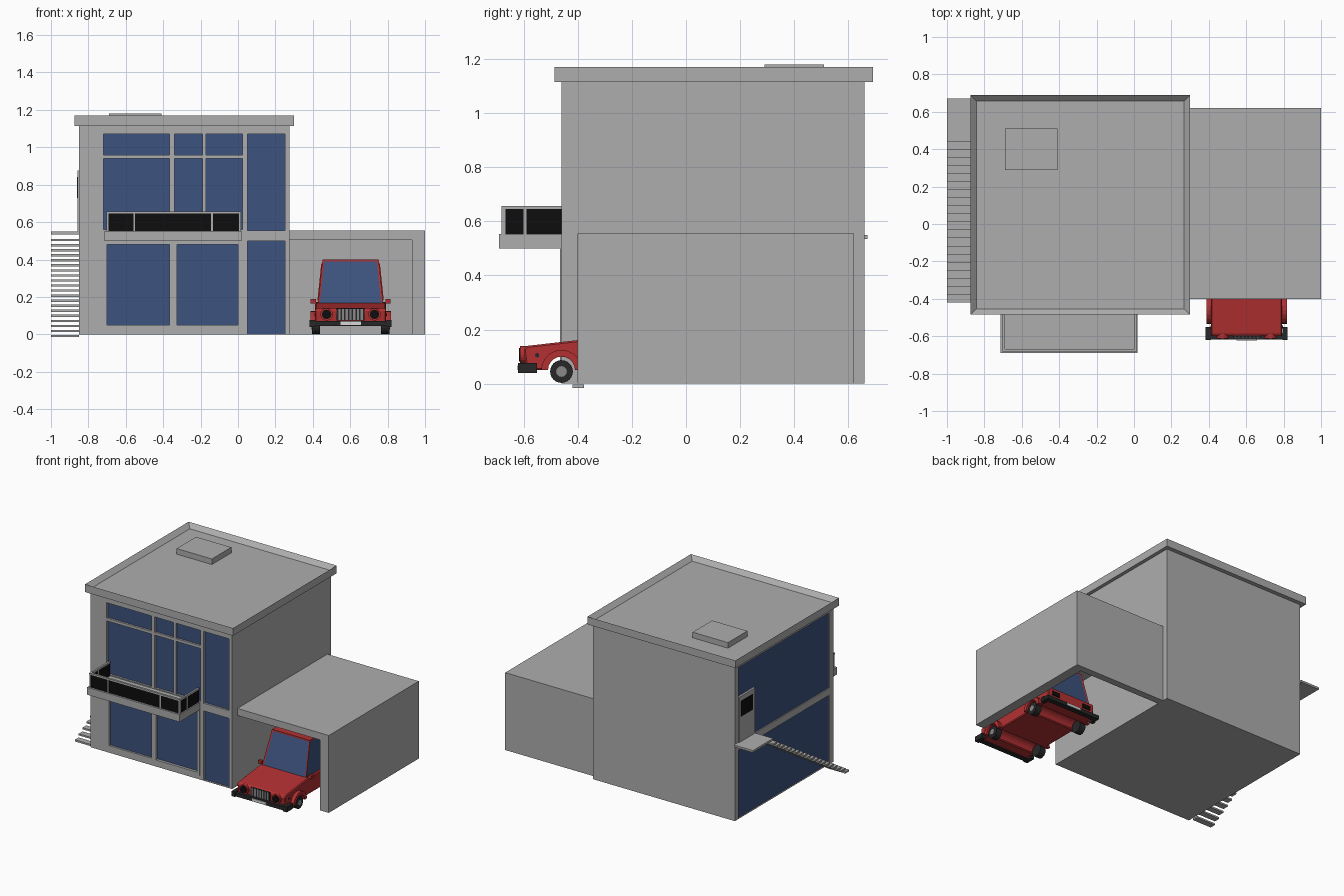
import bpy, bmesh, math
from mathutils import Matrix, Vector

default = bpy.data.objects.get("Cube")
if default:
    bpy.data.objects.remove(default, do_unlink=True)


def material(name, r, g, b):
    m = bpy.data.materials.new(name)
    m.use_nodes = True
    m.diffuse_color = (r, g, b, 1)
    m.node_tree.nodes["Principled BSDF"].inputs["Base Color"].default_value = (r, g, b, 1)
    return m


wall_grey = material("wall grey", .42, .42, .42)
glass_blue = material("glass blue", .045, .085, .21)
car_red = material("car red", .45, .03, .032)
panel_black = material("panel black", .004, .004, .004)
rubber = material("rubber dark", .02, .02, .02)
chrome = material("chrome grey", .25, .25, .25)
plate_white = material("plate white", .7, .7, .7)


def finish(name, bm, *mats):
    bmesh.ops.recalc_face_normals(bm, faces=bm.faces)
    mesh = bpy.data.meshes.new(name)
    bm.to_mesh(mesh)
    bm.free()
    for m in mats:
        mesh.materials.append(m)
    ob = bpy.data.objects.new(name, mesh)
    bpy.context.collection.objects.link(ob)
    return ob


def add_box(bm, x0, x1, y0, y1, z0, z1):
    mid = Vector((x0 + x1, y0 + y1, z0 + z1)) / 2
    size = Matrix.Diagonal((x1 - x0, y1 - y0, z1 - z0, 1))
    return bmesh.ops.create_cube(bm, size=1, matrix=Matrix.Translation(mid) @ size)["verts"]


def boxes(name, mat, *specs):
    bm = bmesh.new()
    for spec in specs:
        add_box(bm, *spec)
    return finish(name, bm, mat)


def prism(name, mat, x0, x1, outline):
    """Extrude a (y, z) outline along x."""
    bm = bmesh.new()
    face = bm.faces.new([bm.verts.new((x0, y, z)) for y, z in outline])
    out = bmesh.ops.extrude_face_region(bm, geom=[face])["geom"]
    verts = [v for v in out if isinstance(v, bmesh.types.BMVert)]
    bmesh.ops.translate(bm, vec=(x1 - x0, 0, 0), verts=verts)
    return finish(name, bm, mat)


def disc(name, mat, centre, radius, depth, axis, sides=20):
    bm = bmesh.new()
    turn = Matrix.Rotation(math.pi / 2, 4, "Y" if axis == "x" else "X")
    bmesh.ops.create_cone(bm, cap_ends=True, segments=sides, radius1=radius, radius2=radius,
                          depth=depth, matrix=Matrix.Translation(centre) @ turn)
    return finish(name, bm, mat)


def arc(y, z, radius, steps=10):
    """Half circle of points from the front of a wheel to its back."""
    return [(y - radius * math.cos(math.pi * i / steps), z + radius * math.sin(math.pi * i / steps))
            for i in range(steps + 1)]


def cut(target, cutter):
    mod = target.modifiers.new("cut", "BOOLEAN")
    mod.operation = "DIFFERENCE"
    mod.solver = "EXACT"
    mod.object = cutter
    bpy.context.view_layer.objects.active = target
    bpy.ops.object.modifier_apply(modifier=mod.name)


# House body with recessed windows on the front and one side
body = boxes("house_body", wall_grey, (-.85, .275, -.46, .66, 0, 1.115))
door_frame = boxes("sliding_door_frame", wall_grey, (-.345, .02, -.465, -.455, .03, .5))
columns = [(-.72, -.365), (-.34, -.19), (-.17, .025)]
front = [(a, b, lo, hi) for a, b in columns for lo, hi in ((.56, .94), (.96, 1.07))]
front += [(.05, .25, .555, 1.07), (.05, .25, .003, .5)]
front += [(-.7, -.365, .05, .48), (-.325, 0, .05, .48)]
side = [(.003, .495), (.545, 1.085)]
cutter = boxes("window_cutter", wall_grey,
               *[(a, b, -.5, -.442, lo, hi) for a, b, lo, hi in front],
               *[(-.9, -.838, -.41, .62, lo, hi) for lo, hi in side])
cutter.hide_render = True
cut(body, cutter)
cut(door_frame, cutter)
bpy.data.objects.remove(cutter, do_unlink=True)
boxes("front_glass", glass_blue, *[(a, b, -.446, -.44, lo, hi) for a, b, lo, hi in front])
boxes("side_glass", glass_blue, *[(-.842, -.836, -.41, .62, lo, hi) for lo, hi in side])

# Flat roof with a sunken top and a hatch
bm = bmesh.new()
add_box(bm, -.875, .3, -.485, .69, 1.115, 1.17)
top = max(bm.faces, key=lambda f: f.calc_center_median().z)
bmesh.ops.inset_region(bm, faces=[top], thickness=.045)
bmesh.ops.translate(bm, vec=(0, 0, -.03), verts=top.verts)
finish("roof", bm, wall_grey)
boxes("roof_hatch", wall_grey, (-.69, -.41, .29, .51, 1.13, 1.18))

# Side door, landing and floating stairs
boxes("side_door", wall_grey, (-.857, -.83, .44, .62, .55, .875))
boxes("side_door_window", panel_black, (-.86, -.855, .47, .6, .73, .84))
boxes("stair_landing", wall_grey, (-1, -.85, .44, .67, .535, .55))
count = 20
rise, run = .54 / count, .86 / count
boxes("stair_treads", wall_grey,
      *[(-1, -.85, .44 - run * (i + 1), .44 - run * i, .525 - rise * (i + 1), .537 - rise * (i + 1))
        for i in range(count)])

# Balcony: slab, dark panels, posts and rails
boxes("balcony_slab", wall_grey, (-.715, .02, -.69, -.455, .5, .553))
boxes("balcony_panels", panel_black, (-.695, .01, -.677, -.671, .553, .648),
      *[(x, x + .006, -.675, -.46, .553, .648) for x in (-.698, .005)])
rails = [(-.703, .016, -.682, -.667, .645, .656)]
posts = [(x, x + .01, -.681, -.667, .55, .65) for x in (-.703, -.56, -.145, .006)]
for x in (-.703, .003):
    rails.append((x, x + .013, -.68, -.46, .645, .656))
    posts.append((x, x + .013, -.6, -.59, .55, .65))
boxes("balcony_rails", wall_grey, *rails)
boxes("balcony_posts", wall_grey, *posts)

# Carport with an open front and floor
boxes("carport_wall", wall_grey, (.93, 1, -.4, .62, 0, .505))
boxes("carport_back", wall_grey, (.275, .93, .57, .62, 0, .505))
boxes("carport_roof", wall_grey, (.275, 1, -.4, .62, .505, .555))

# Car body with wheel arches
mid = .602
axles = (-.46, -.06)
outline = [(-.59, .05)]
for y in axles:
    outline += arc(y, .05, .05)
outline += [(.08, .05), (.085, .15), (.06, .165), (-.34, .168), (-.585, .14), (-.6, .13)]
shell = prism("car_body", car_red, mid - .19, mid + .19, outline)
bevel = shell.modifiers.new("soft edges", "BEVEL")
bevel.width = .006
bevel.limit_method = "ANGLE"
bevel.angle_limit = math.radians(50)

# Cabin: tapered block with inset glass
bm = bmesh.new()
for v in add_box(bm, mid - .175, mid + .175, -.34, .06, .16, .4):
    if v.co.z > .3:
        v.co.x += .025 if v.co.x < mid else -.025
        v.co.y += .08 if v.co.y < -.2 else -.05
bm.normal_update()
sides = [f for f in bm.faces if abs(f.normal.z) < .7]
bmesh.ops.inset_individual(bm, faces=sides, thickness=.014, depth=-.003)
for f in sides:
    f.material_index = 1
finish("car_cabin", bm, car_red, glass_blue)

for s, label in ((-1, "right"), (1, "left")):
    # Window pillar and mirror
    pillar = boxes("door_pillar_" + label, car_red, (-.005, .005, -.01, .01, -.1, .1))
    pillar.location = (mid + s * .162, -.11, .28)
    pillar.rotation_euler.y = -s * .104
    x = mid + s * .2
    boxes("mirror_" + label, car_red, (x - .014, x + .014, -.33, -.31, .165, .188))
    boxes("mirror_arm_" + label, rubber, (x - s * .015 - .015, x - s * .015 + .015, -.325, -.315, .165, .172))
    # Wheels and flared arches
    for y, end in zip(axles, ("front", "rear")):
        x = mid + s * .185
        disc(f"{end}_wheel_{label}", rubber, (x, y, .045), .042, .045, "x", 24)
        disc(f"{end}_hub_{label}", chrome, (x + s * .022, y, .045), .02, .006, "x", 12)
        x = mid + s * .195
        prism(f"{end}_flare_{label}", car_red, x - .02, x + .02,
              arc(y, .05, .075) + arc(y, .05, .05)[::-1])
    # Lamps
    x = mid + s * .128
    disc("headlamp_ring_" + label, car_red, (x, -.6, .107), .033, .025, "y")
    disc("headlamp_" + label, panel_black, (x, -.605, .107), .025, .025, "y")
    disc("side_marker_" + label, rubber, (mid + s * .19, -.55, .105), .008, .008, "x", 10)
    boxes("tail_lamp_" + label, panel_black, (x - .03, x + .03, .08, .089, .1, .13))

# Bumpers, grille and plates
for y, end in ((-.6, "front"), (.09, "rear")):
    boxes(end + "_bumper", rubber, (mid - .215, mid + .215, y - .018, y + .018, .045, .072),
          *[(x - .014, x + .014, y - .02, y + .05 * (1 if y < 0 else -1), .04, .076)
            for x in (mid - .205, mid + .205)])
    edge = y + (-.02 if y < 0 else .02)
    boxes(end + "_plate", plate_white, (mid - .055, mid + .055, edge - .003, edge + .003, .05, .068))
boxes("grille_back", rubber, (mid - .075, mid + .075, -.605, -.597, .075, .138))
boxes("grille_bars", chrome,
      *[(mid + i * .02 - .006, mid + i * .02 + .006, -.61, -.6, .078, .136) for i in range(-3, 4)])
